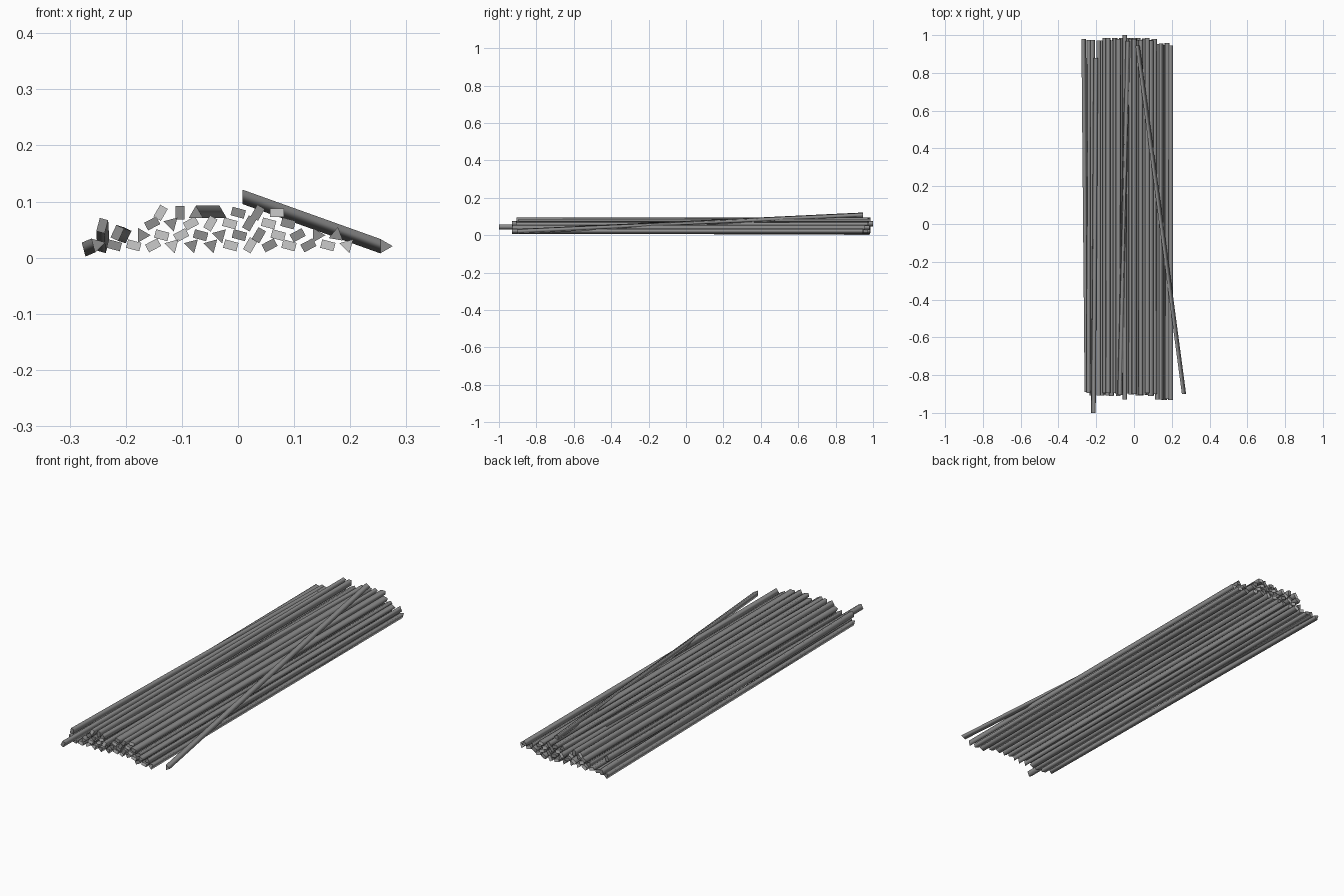
import bpy, bmesh, math, random
from mathutils import Vector

if "Cube" in bpy.data.objects:
    bpy.data.objects.remove(bpy.data.objects["Cube"])

random.seed(4)
RECT = [(-.0122, -.0077), (.0122, -.0077), (.0122, .0077), (-.0122, .0077)]
TRI = [(.0148 * math.cos(a), .0148 * math.sin(a)) for a in (0, math.tau / 3, 2 * math.tau / 3)]


def grey(name, value):
    mat = bpy.data.materials.new(name)
    mat.diffuse_color = (value, value, value, 1)
    mat.use_nodes = True
    mat.node_tree.nodes["Principled BSDF"].inputs["Base Color"].default_value = mat.diffuse_color
    return mat


DARK, LIGHT = grey("dark_grey", .27), grey("light_grey", .8)


def stick(name, profile, angle, front, back, dark_end=True):
    """Prism with a rotated profile swept between two end centres."""
    c, s = math.cos(math.radians(angle)), math.sin(math.radians(angle))
    bm = bmesh.new()
    rings = [[bm.verts.new(Vector(end) + Vector((x * c - z * s, 0, x * s + z * c)))
              for x, z in profile] for end in (front, back)]
    n = len(profile)
    caps = [bm.faces.new(rings[0]), bm.faces.new(rings[1][::-1])]
    for i in range(n):
        j = (i + 1) % n
        side = bm.faces.new((rings[0][j], rings[0][i], rings[1][i], rings[1][j]))
        side.smooth = True
    for cap in caps:
        cap.material_index = 0 if dark_end else 1
        for e in cap.edges:
            e.smooth = False
    bmesh.ops.recalc_face_normals(bm, faces=bm.faces)
    mesh = bpy.data.meshes.new(name)
    bm.to_mesh(mesh)
    bm.free()
    mesh.materials.append(DARK)
    mesh.materials.append(LIGHT)
    bpy.context.collection.objects.link(bpy.data.objects.new(name, mesh))


# stick kinds: profile and roll angle
KINDS = {'a': (RECT, -15), 'b': (RECT, 28), 'c': (RECT, 60), 'h': (RECT, 0), 'v': (RECT, 90),
         'l': (TRI, 165), 'r': (TRI, 0), 'd': (TRI, -75), 'u': (TRI, 80)}

# stacked layers of parallel sticks: first x, height, kinds (capital = dark ends, dot = gap)
STEP = .0346
LAYERS = [(-.2205, .022, "AablLDacBaBal"),
          (-.1705, .040, "RabADACaBRU"),
          (-.153, .061, "BLbcaCaA"),
          (-.138, .080, "cV..ACh")]
for row, (x0, z, kinds) in enumerate(LAYERS):
    for i, k in enumerate(kinds):
        if k == '.':
            continue
        x = x0 + i * STEP
        y = random.uniform(-.008, .010)
        front, back = -.903 + y, .977 + y
        if x > .115:
            front, back = -.93 + y * .3, .95 + y
        elif (row, i) == (2, 3):
            front, back = -.93, 1.0
        stick(f"stick_{row}_{i}", *KINDS[k.lower()], (x, front, z), (x, back, z), k.isupper())

# loose sticks lying at an angle
stick("leaning_stick", TRI, 0, (.261, -.90, .0205), (.015, .945, .1085))
stick("left_edge_stick", TRI, 15, (-.251, -.89, .0235), (-.268, .98, .0163))
stick("left_sloped_stick", RECT, 75, (-.242, -.895, .057), (-.240, .975, .022))
stick("protruding_stick", RECT, 65, (-.215, -1.0, .044), (-.202, .88, .040))
stick("top_skewed_stick", TRI, 90, (-.075, -.905, .078), (-.033, .97, .078))
